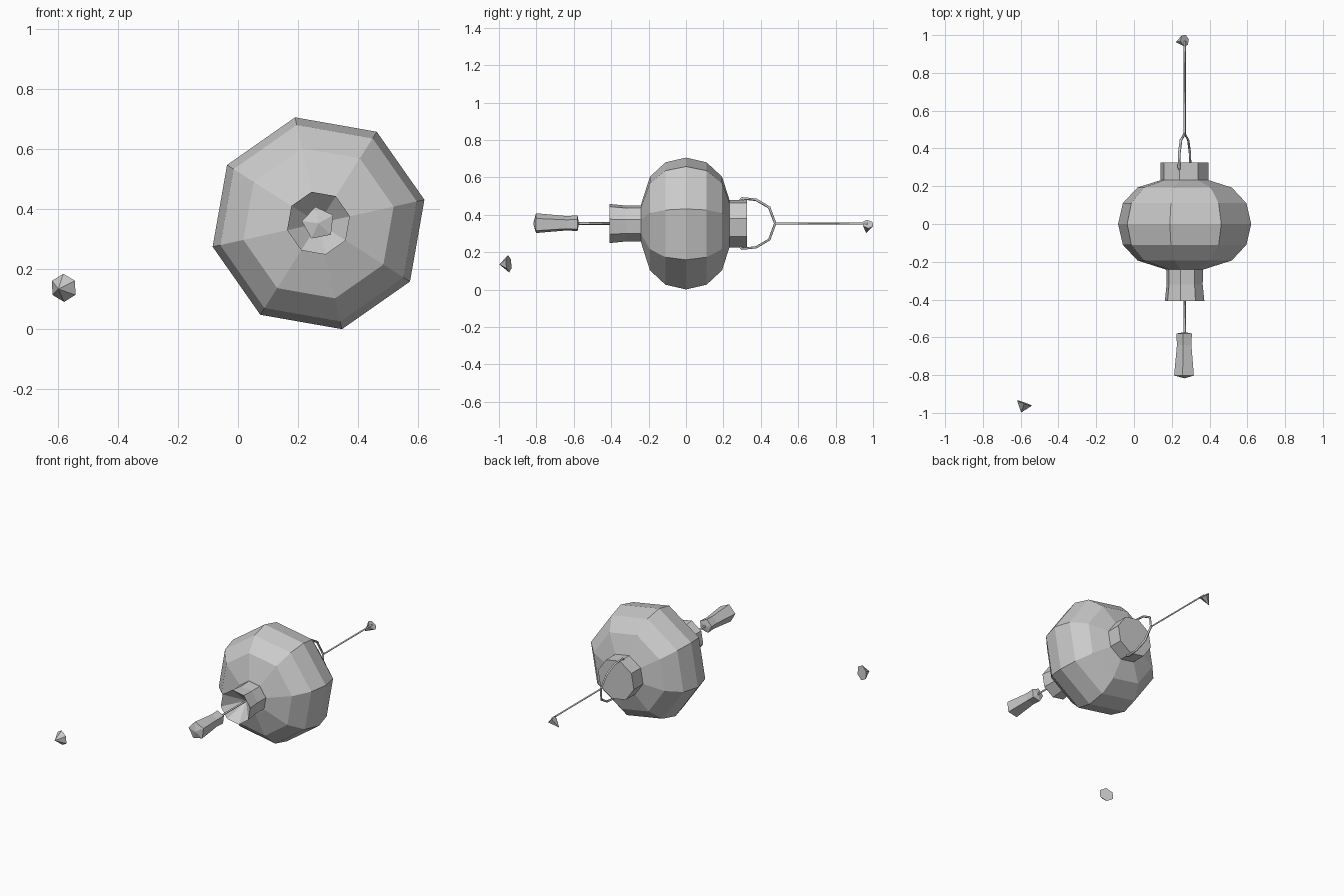
import bpy, bmesh
from math import cos, sin, pi, radians
from mathutils import Vector

if "Cube" in bpy.data.objects:
    bpy.data.objects.remove(bpy.data.objects["Cube"])

CX, CZ = 0.268, 0.353  # lantern axis runs along y
TURN = radians(12.5)


def finish(name, bm):
    bmesh.ops.remove_doubles(bm, verts=bm.verts, dist=1e-5)
    bmesh.ops.recalc_face_normals(bm, faces=bm.faces)
    me = bpy.data.meshes.new(name)
    bm.to_mesh(me)
    bm.free()
    ob = bpy.data.objects.new(name, me)
    bpy.context.collection.objects.link(ob)
    return ob


def lathe(name, profile, sides, turn):
    """Revolve (y, radius) points around the lantern axis."""
    bm = bmesh.new()
    rings = []
    for y, r in profile:
        if r == 0:
            rings.append([bm.verts.new((CX, y, CZ))] * sides)
        else:
            rings.append([bm.verts.new((CX + r * cos(turn + 2 * pi * i / sides), y,
                                        CZ + r * sin(turn + 2 * pi * i / sides)))
                          for i in range(sides)])
    for a, b in zip(rings, rings[1:]):
        for i in range(sides):
            j = (i + 1) % sides
            bm.faces.new(list(dict.fromkeys((a[i], a[j], b[j], b[i]))))
    return finish(name, bm)


def cone(name, center, apex, radius, sides):
    """Small faceted cone with a closed base."""
    c, a = Vector(center), Vector(apex)
    bm = bmesh.new()
    bmesh.ops.create_cone(bm, cap_ends=True, segments=sides, radius1=radius,
                          radius2=0, depth=(a - c).length)
    ob = finish(name, bm)
    ob.rotation_mode = 'QUATERNION'
    ob.rotation_quaternion = (a - c).to_track_quat('Z', 'Y')
    ob.location = (a + c) / 2
    return ob


def wire(name, points, radius):
    cu = bpy.data.curves.new(name, 'CURVE')
    cu.dimensions = '3D'
    cu.bevel_depth = radius
    cu.bevel_resolution = 0
    cu.use_fill_caps = True
    sp = cu.splines.new('POLY')
    sp.points.add(len(points) - 1)
    for p, co in zip(sp.points, points):
        p.co = (*co, 1)
    ob = bpy.data.objects.new(name, cu)
    bpy.context.collection.objects.link(ob)
    return ob


# Paper body
lathe("lantern_body", [(-0.24, 0), (-0.24, 0.105), (-0.193, 0.256), (-0.11, 0.335),
                       (0, 0.361), (0.11, 0.335), (0.193, 0.256), (0.233, 0.127),
                       (0.233, 0)], 8, TURN)

# Collars: closed behind, hollowed in front
lathe("back_collar", [(0.22, 0.13), (0.325, 0.13), (0.325, 0)], 8, TURN)
lathe("front_collar", [(-0.23, 0.1), (-0.32, 0.098), (-0.408, 0.107), (-0.3, 0)], 8, TURN)

# Tassel on its cord
lathe("tassel", [(-0.572, 0), (-0.58, 0.044), (-0.64, 0.041), (-0.802, 0.056), (-0.817, 0)],
      5, radians(29))
wire("tassel_cord", [(CX, -0.29, CZ), (CX, -0.58, CZ)], 0.007)

# Hanging loop, mirrored across the axis
half = [(0.29, 0.128), (0.30, 0.138), (0.375, 0.13), (0.445, 0.088)]
arc = half + [(0.477, 0)] + [(y, -s) for y, s in reversed(half)]
d = TURN + pi / 2
wire("hanging_loop", [(CX + s * cos(d), y, CZ + s * sin(d)) for y, s in arc], 0.007)

# Hanging line with its end knob
wire("hanging_line", [(CX, 0.475, CZ), (CX, 0.97, CZ)], 0.006)
cone("line_knob", (0.268, 0.972, 0.35), (0.222, 0.963, 0.303), 0.032, 6)

# Loose small cone
cone("loose_knob", (-0.58, -0.948, 0.138), (-0.598, -0.998, 0.134), 0.047, 6)
